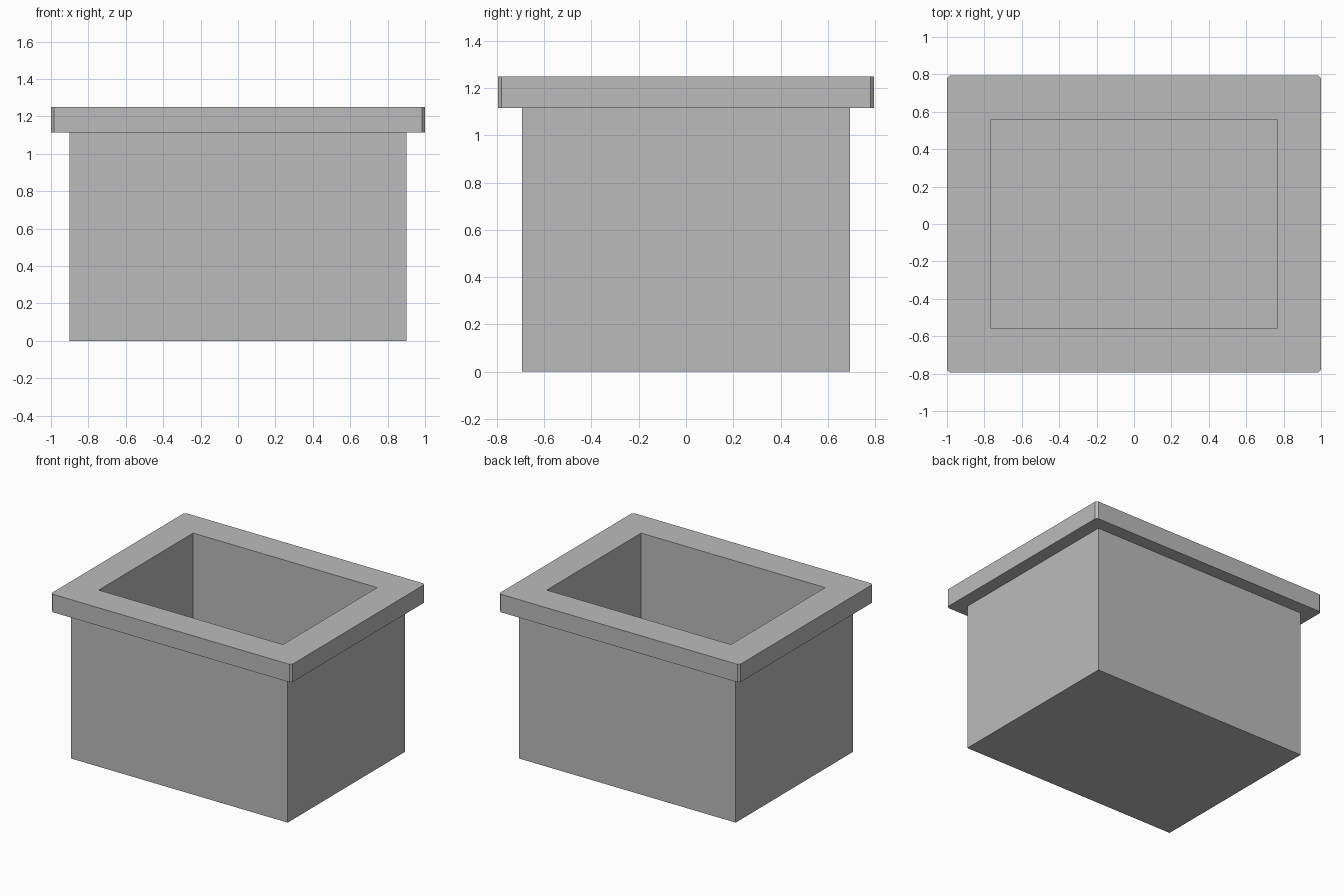
import bpy
import bmesh

old = bpy.data.objects.get("Cube")
if old:
    bpy.data.objects.remove(old, do_unlink=True)

# Plain grey material
GREY = (0.5, 0.5, 0.5, 1.0)
grey = bpy.data.materials.new("plain grey")
grey.use_nodes = True
grey.diffuse_color = GREY
grey.node_tree.nodes["Principled BSDF"].inputs["Base Color"].default_value = GREY

BODY = (0.90, 0.695)      # half sizes in x and y
WALL = 0.135
LIP = 0.10                # rim overhang
CHAMFER = 0.015
RIM_BOTTOM, TOP = 1.115, 1.25


def rectangle(half, inset=0.0, chamfer=0.0):
    """Counter-clockwise rectangle with two points per corner."""
    x, y, c = half[0] - inset, half[1] - inset, chamfer
    return [(x, c - y), (x, y - c), (x - c, y), (c - x, y),
            (-x, y - c), (-x, c - y), (c - x, -y), (x - c, -y)]


# Planter: body, overhanging rim and hollow as one stack of loops
sections = [
    (rectangle(BODY), 0.0),
    (rectangle(BODY), RIM_BOTTOM),
    (rectangle(BODY, -LIP, CHAMFER), RIM_BOTTOM),
    (rectangle(BODY, -LIP, CHAMFER), TOP),
    (rectangle(BODY, WALL), TOP),
    (rectangle(BODY, WALL), WALL),
]
bm = bmesh.new()
loops = [[bm.verts.new((x, y, z)) for x, y in outline] for outline, z in sections]
for low, high in zip(loops, loops[1:]):
    for i in range(len(low)):
        j = (i + 1) % len(low)
        bm.faces.new((low[i], low[j], high[j], high[i]))

# Underside and inner floor
bm.faces.new(reversed(loops[0]))
bm.faces.new(loops[-1])

# Merge the doubled points at the square corners
bmesh.ops.remove_doubles(bm, verts=bm.verts, dist=0.001)
bmesh.ops.recalc_face_normals(bm, faces=bm.faces)

mesh = bpy.data.meshes.new("planter_box")
bm.to_mesh(mesh)
bm.free()
mesh.materials.append(grey)
planter = bpy.data.objects.new("planter_box", mesh)
bpy.context.collection.objects.link(planter)
